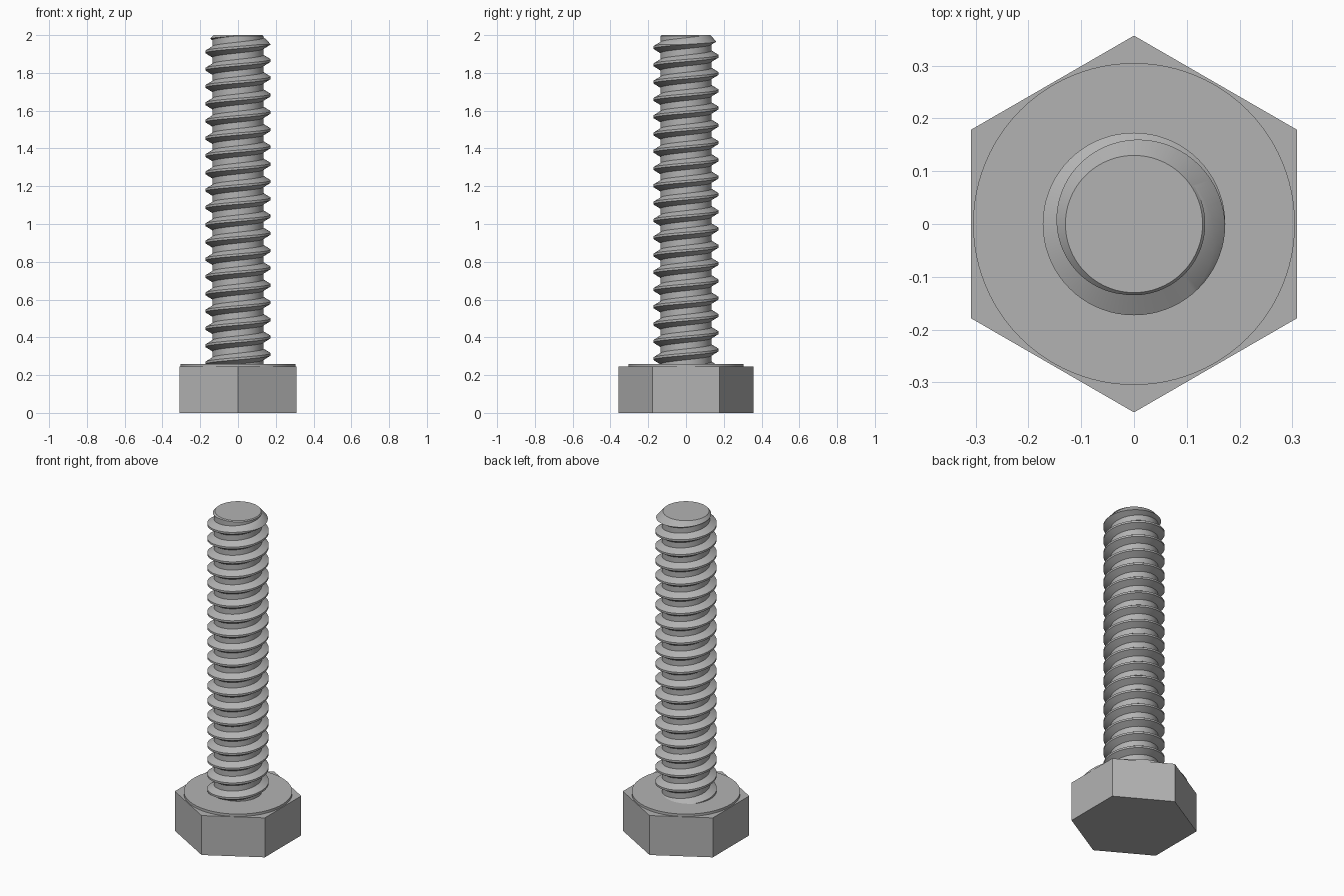
import bpy, bmesh, math
from mathutils import Vector

cube = bpy.data.objects.get("Cube")
if cube:
    bpy.data.objects.remove(cube)

PITCH, MAJOR, MINOR = 0.0915, 0.173, 0.135
HEAD_TOP, TOP, PHASE = 0.26, 2.0, 1.957
SEGS = 72

steel = bpy.data.materials.new("steel grey")
steel.use_nodes = True
steel.diffuse_color = (0.45, 0.45, 0.45, 1)
steel.node_tree.nodes["Principled BSDF"].inputs["Base Color"].default_value = (0.45, 0.45, 0.45, 1)


def add_object(name, bm):
    bmesh.ops.recalc_face_normals(bm, faces=bm.faces[:])
    mesh = bpy.data.meshes.new(name)
    bm.to_mesh(mesh)
    bm.free()
    mesh.materials.append(steel)
    obj = bpy.data.objects.new(name, mesh)
    bpy.context.collection.objects.link(obj)
    return obj


def prism(name, sides, r_low, r_high, low, high, turn=0.0):
    bm = bmesh.new()
    rings = [[bm.verts.new((r * math.cos(turn + math.tau * i / sides),
                            r * math.sin(turn + math.tau * i / sides), z))
              for i in range(sides)] for r, z in ((r_low, low), (r_high, high))]
    bm.faces.new(rings[0])
    bm.faces.new(rings[1])
    for i in range(sides):
        j = (i + 1) % sides
        bm.faces.new((rings[0][i], rings[0][j], rings[1][j], rings[1][i]))
    return add_object(name, bm)


def smooth(obj):
    bpy.ops.object.select_all(action='DESELECT')
    obj.select_set(True)
    bpy.context.view_layer.objects.active = obj
    bpy.ops.object.shade_smooth_by_angle(angle=math.radians(25))


# Hexagonal head and its thin round bearing face
prism("hex_head", 6, 0.357, 0.357, 0, 0.245, math.pi / 6)
smooth(prism("bearing_face", 96, 0.305, 0.305, 0.24, HEAD_TOP))

# Threaded shank: one tooth profile swept along a helix
bm = bmesh.new()
turns = 23
start = PHASE - PITCH * (turns - 2)
crest, flank = 0.006, 0.023
profile = [(MINOR, -PITCH / 2), (MINOR, -crest - flank), (MAJOR, -crest),
           (MAJOR, crest), (MINOR, crest + flank), (MINOR, PITCH / 2)]
verts = [bm.verts.new((r, 0, start + z)) for r, z in profile]
edges = [bm.edges.new(pair) for pair in zip(verts, verts[1:])]
bmesh.ops.spin(bm, geom=verts + edges, axis=(0, 0, 1), cent=(0, 0, 0),
               dvec=(0, 0, PITCH / SEGS), angle=math.tau * turns, steps=SEGS * turns)
bmesh.ops.remove_doubles(bm, verts=bm.verts[:], dist=0.0005)

# Trim both ends flat and cap them
for z, up in ((HEAD_TOP - 0.01, -1), (TOP, 1)):
    bmesh.ops.bisect_plane(bm, geom=bm.verts[:] + bm.edges[:] + bm.faces[:], dist=1e-6,
                           plane_co=Vector((0, 0, z)), plane_no=Vector((0, 0, up)),
                           clear_outer=True)
    rim = [e for e in bm.edges if e.is_boundary and all(abs(v.co.z - z) < 1e-4 for v in e.verts)]
    bmesh.ops.edgeloop_fill(bm, edges=rim)
shank = add_object("threaded_shank", bm)

# Chamfer the tip with a cone
cutter = prism("tip_chamfer_cutter", 96, 0.13 + 1.0, 0.13, TOP - 1.15, TOP)
bm = bmesh.new()
bm.from_mesh(cutter.data)
base = [f for f in bm.faces if all(v.co.z < TOP - 1 for v in f.verts)]
lower = bmesh.ops.extrude_face_region(bm, geom=base)
bmesh.ops.translate(bm, vec=(0, 0, -1), verts=[g for g in lower["geom"] if isinstance(g, bmesh.types.BMVert)])
bmesh.ops.delete(bm, geom=base, context='FACES_ONLY')
bmesh.ops.recalc_face_normals(bm, faces=bm.faces[:])
bm.to_mesh(cutter.data)
bm.free()
cutter.hide_render = True
cutter.hide_viewport = True
cut = shank.modifiers.new("tip chamfer", 'BOOLEAN')
cut.operation, cut.solver, cut.object = 'INTERSECT', 'EXACT', cutter
bpy.context.view_layer.objects.active = shank
bpy.ops.object.modifier_apply(modifier=cut.name)
bpy.data.objects.remove(cutter)
smooth(shank)
